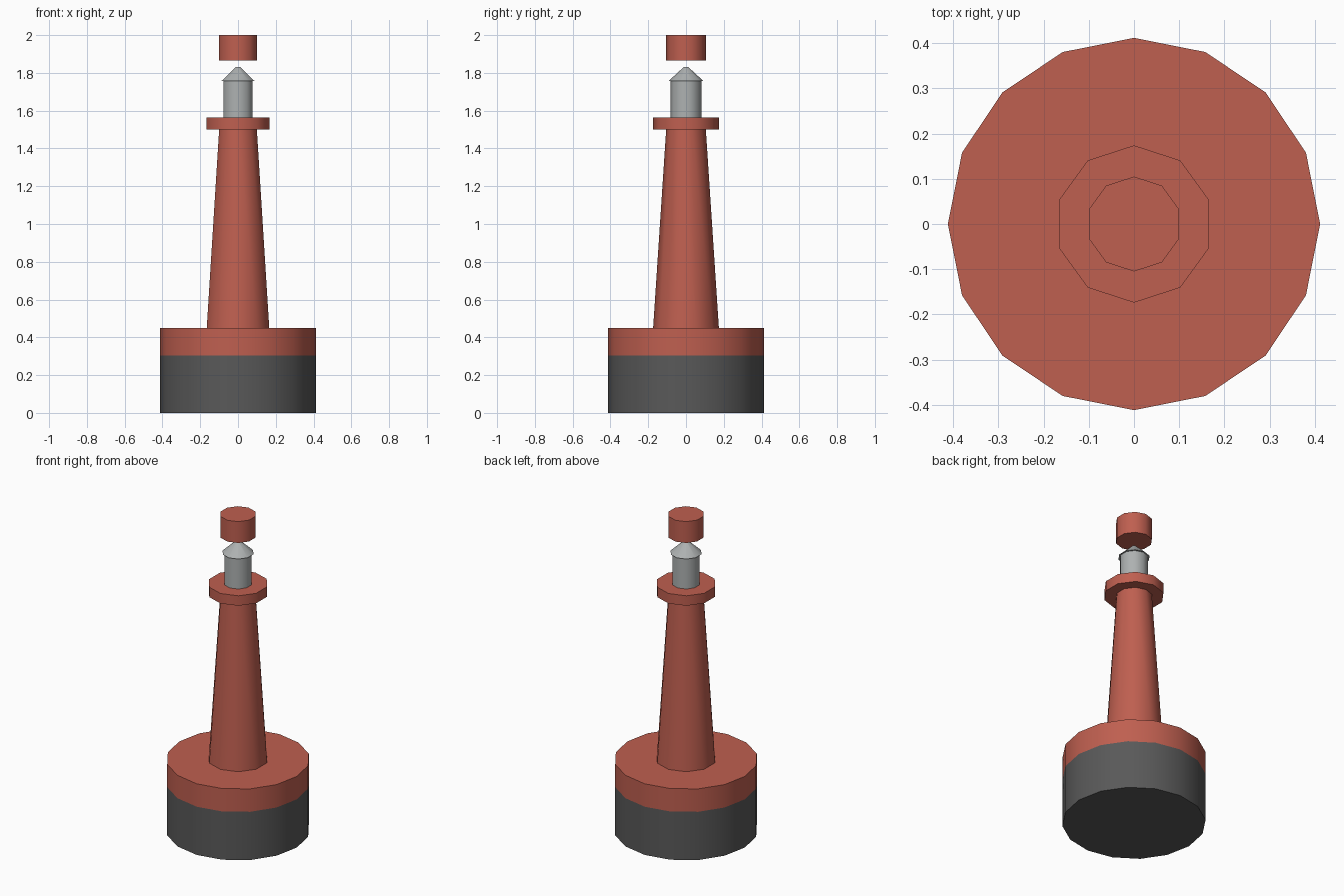
import bpy, math

if "Cube" in bpy.data.objects:
    bpy.data.objects.remove(bpy.data.objects["Cube"])


def material(name, rgb):
    m = bpy.data.materials.new(name)
    m.diffuse_color = (*rgb, 1)
    m.use_nodes = True
    m.node_tree.nodes["Principled BSDF"].inputs["Base Color"].default_value = m.diffuse_color
    return m


RED = material("red_paint", (0.52, 0.115, 0.08))
DARK = material("dark_hull", (0.10, 0.10, 0.10))
GREY = material("lamp_grey", (0.42, 0.44, 0.44))


def drum(name, sides, z0, z1, r0, r1, mat):
    """Upright drum or taper from z0 to z1, first corner on the y axis."""
    bpy.ops.mesh.primitive_cone_add(vertices=sides, radius1=r0, radius2=r1,
                                    depth=z1 - z0, location=(0, 0, (z0 + z1) / 2))
    ob = bpy.context.object
    ob.name = name
    ob.data.materials.append(mat)
    bpy.ops.object.shade_smooth_by_angle(angle=math.radians(40))
    return ob


# Float: dark lower hull and red upper band
drum("lower_float", 16, 0.0, 0.305, 0.412, 0.412, DARK)
drum("upper_float", 16, 0.305, 0.45, 0.412, 0.412, RED)

# Tapered tower with its gallery
drum("tower", 10, 0.45, 1.50, 0.174, 0.105, RED)
drum("gallery", 10, 1.50, 1.563, 0.174, 0.174, RED)

# Lamp with pointed roof
drum("lamp", 10, 1.563, 1.757, 0.082, 0.082, GREY)
drum("lamp_roof", 10, 1.757, 1.83, 0.092, 0.013, GREY)

# Topmark floating above the lamp
drum("topmark", 10, 1.865, 2.0, 0.105, 0.105, RED)
